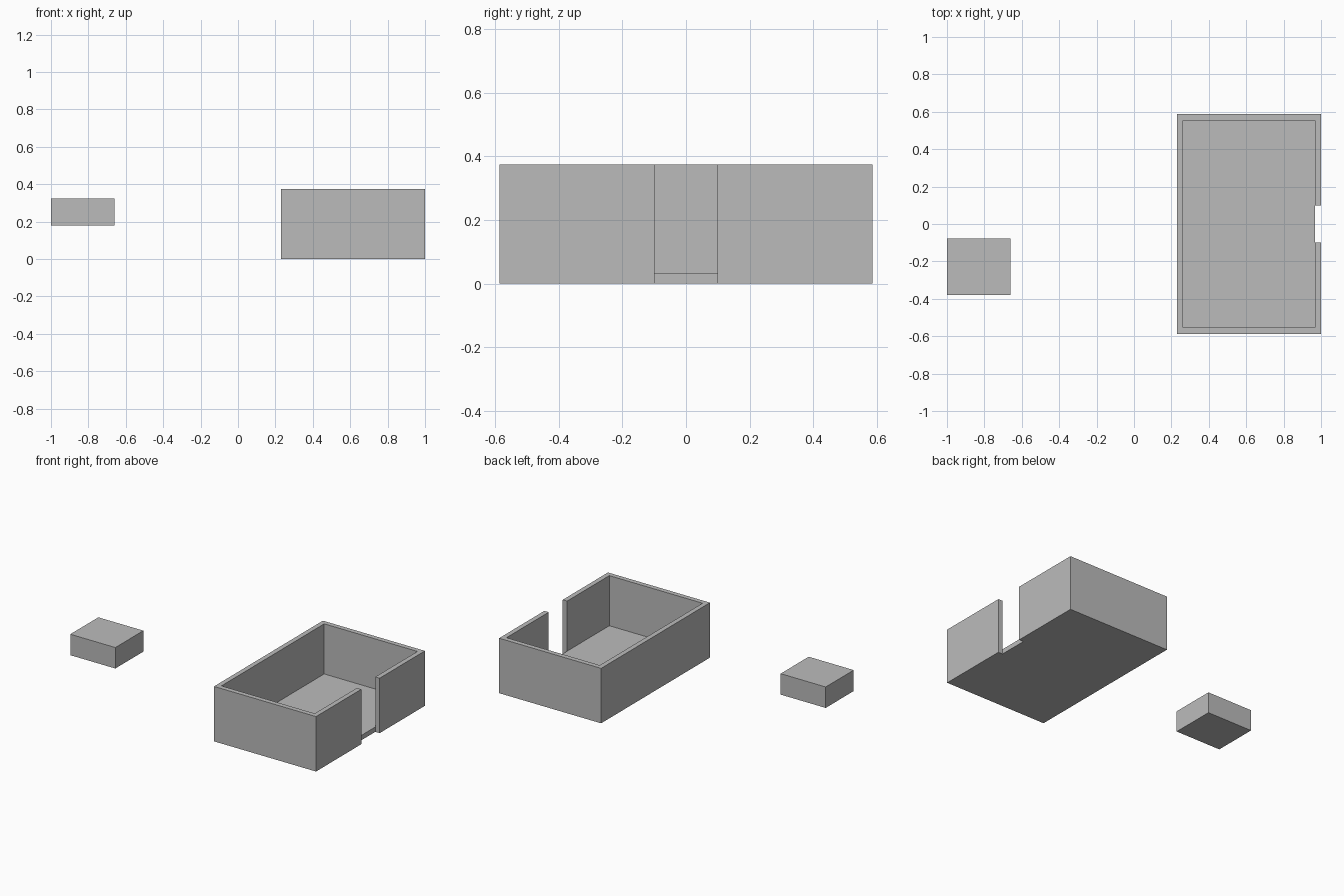
import bpy
import bmesh
from mathutils import Vector

cube = bpy.data.objects.get("Cube")
if cube:
    bpy.data.objects.remove(cube, do_unlink=True)

GREY = (0.5, 0.5, 0.5, 1.0)
grey = bpy.data.materials.new("plain_grey")
grey.use_nodes = True
grey.diffuse_color = GREY
grey.node_tree.nodes["Principled BSDF"].inputs["Base Color"].default_value = GREY


def finish(name, bm):
    """Clean the mesh and link it as a flat-shaded object."""
    bmesh.ops.remove_doubles(bm, verts=bm.verts, dist=0.0001)
    bmesh.ops.dissolve_limit(bm, angle_limit=0.01, verts=bm.verts, edges=bm.edges)
    bmesh.ops.recalc_face_normals(bm, faces=bm.faces)
    mesh = bpy.data.meshes.new(name)
    bm.to_mesh(mesh)
    bm.free()
    mesh.materials.append(grey)
    obj = bpy.data.objects.new(name, mesh)
    bpy.context.collection.objects.link(obj)


def cap(bm, outline, z):
    bm.faces.new([bm.verts.new((x, y, z)) for x, y in outline])


def wall(bm, path, low, high):
    for (ax, ay), (bx, by) in zip(path, path[1:]):
        corners = ((ax, ay, low), (bx, by, low), (bx, by, high), (ax, ay, high))
        bm.faces.new([bm.verts.new(c) for c in corners])


# Open tray with a doorway notch in its +x wall
left, right, half, height = 0.23, 1.0, 0.587, 0.375
thick, gap = 0.033, 0.099
inner_left, inner_right, inner_half = left + thick, right - thick, half - thick

outer = [(inner_right, gap), (right, gap), (right, half), (left, half),
         (left, -half), (right, -half), (right, -gap), (inner_right, -gap)]
inner = [(inner_right, -gap), (inner_right, -inner_half), (inner_left, -inner_half),
         (inner_left, inner_half), (inner_right, inner_half), (inner_right, gap)]

bm = bmesh.new()
cap(bm, outer, 0)                          # underside
cap(bm, inner, thick)                      # floor
cap(bm, outer + inner[1:-1], height)       # rim
wall(bm, outer + outer[:1], 0, thick)      # floor edge, with the sill
wall(bm, outer, thick, height)             # outer walls and notch sides
wall(bm, inner, thick, height)             # inner walls
finish("open_tray", bm)

# Separate solid block floating beside the tray
low, high = Vector((-1.0, -0.38, 0.18)), Vector((-0.66, -0.078, 0.323))
bm = bmesh.new()
bmesh.ops.create_cube(bm, size=1)
bmesh.ops.scale(bm, vec=high - low, verts=bm.verts)
bmesh.ops.translate(bm, vec=(low + high) / 2, verts=bm.verts)
finish("small_block", bm)
